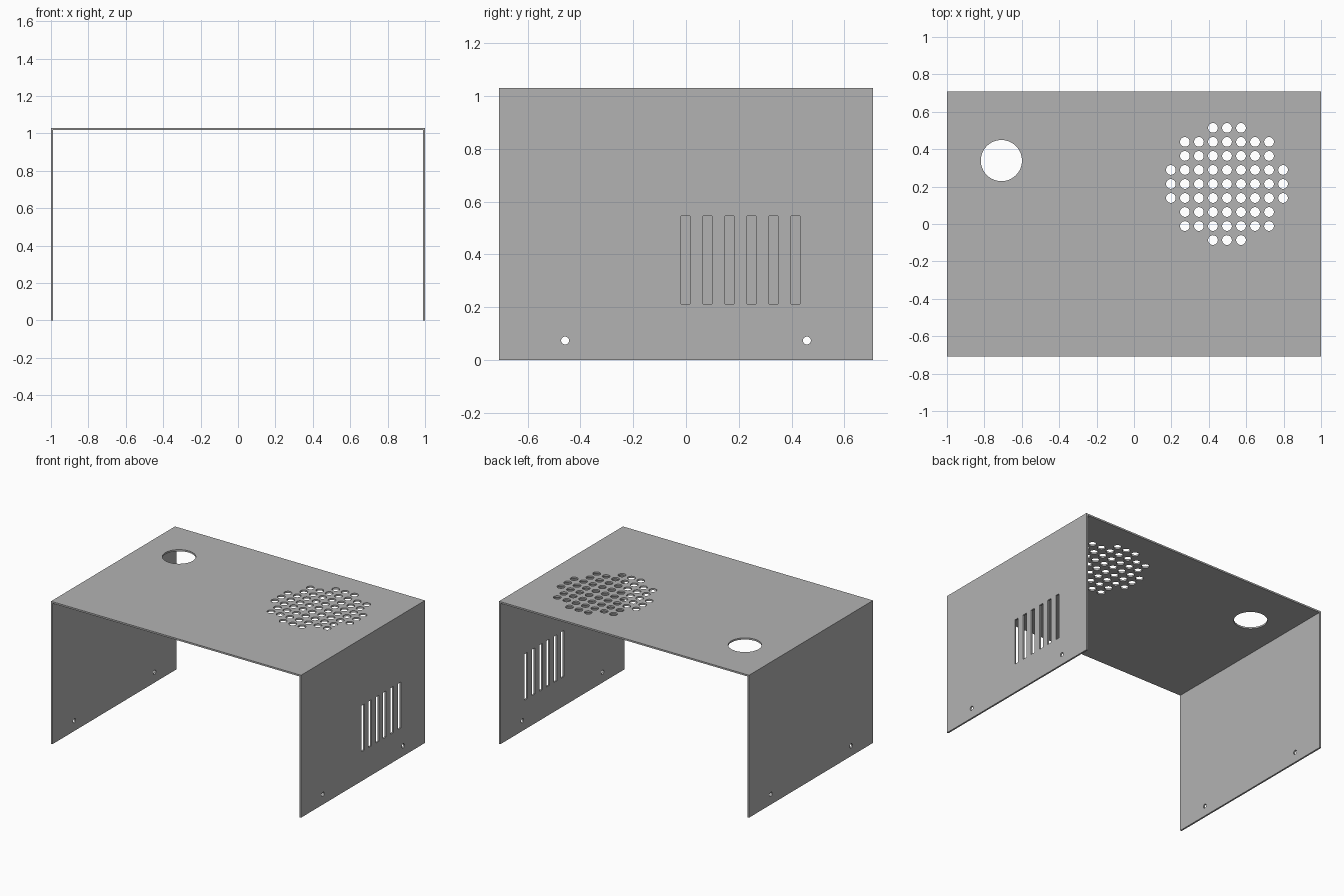
import bpy, bmesh, math
from mathutils import Matrix, Vector

if "Cube" in bpy.data.objects:
    bpy.data.objects.remove(bpy.data.objects["Cube"], do_unlink=True)

HALF_W, HALF_D, HEIGHT, SHEET = 1.0, 0.708, 1.03, 0.012

grey = bpy.data.materials.new("sheet metal grey")
grey.use_nodes = True
colour = (0.45, 0.45, 0.45, 1)
grey.diffuse_color = colour
grey.node_tree.nodes["Principled BSDF"].inputs["Base Color"].default_value = colour


def make_object(name, bm):
    bmesh.ops.recalc_face_normals(bm, faces=bm.faces)
    mesh = bpy.data.meshes.new(name)
    bm.to_mesh(mesh)
    bm.free()
    obj = bpy.data.objects.new(name, mesh)
    bpy.context.collection.objects.link(obj)
    mesh.materials.append(grey)
    return obj


def add_drill(bm, centre, radius, sides, along_x=False):
    turn = Matrix.Rotation(math.pi / 2, 4, 'Y') if along_x else Matrix()
    bmesh.ops.create_cone(bm, cap_ends=True, segments=sides, radius1=radius,
                          radius2=radius, depth=0.1,
                          matrix=Matrix.Translation(centre) @ turn)


# Folded sheet: a U-shaped profile extruded from front to back
inner, under = HALF_W - SHEET, HEIGHT - SHEET
profile = [(-HALF_W, 0), (-HALF_W, HEIGHT), (HALF_W, HEIGHT), (HALF_W, 0),
           (inner, 0), (inner, under), (-inner, under), (-inner, 0)]
bm = bmesh.new()
face = bm.faces.new([bm.verts.new((x, -HALF_D, z)) for x, z in profile])
extruded = bmesh.ops.extrude_face_region(bm, geom=[face])["geom"]
bmesh.ops.translate(bm, vec=(0, 2 * HALF_D, 0),
                    verts=[v for v in extruded if isinstance(v, bmesh.types.BMVert)])
cover = make_object("folded_cover", bm)

cut = bmesh.new()

# Large cable hole in the top
add_drill(cut, Vector((-0.709, 0.339, HEIGHT)), 0.11, 64)

# Round fan grille: grid of holes kept inside a circle
for i in range(-4, 5):
    for j in range(-4, 5):
        if i * i + j * j <= 18:
            add_drill(cut, Vector((0.497 + i * 0.075, 0.214 + j * 0.075, HEIGHT)),
                      0.026, 32)

# Screw holes near the lower edge of both walls
for x in (-HALF_W, HALF_W):
    for y in (-0.458, 0.458):
        add_drill(cut, Vector((x, y, 0.074)), 0.015, 24, along_x=True)

# Vertical vent slots in the left wall
for i in range(6):
    place = Matrix.Translation((HALF_W, -0.002 + i * 0.0833, 0.379))
    bmesh.ops.create_cube(cut, size=1,
                          matrix=place @ Matrix.Diagonal((0.1, 0.034, 0.333, 1)))

cutter = make_object("hole_cutter", cut)
cutter.hide_render = True

# Punch all openings, then discard the cutter
punch = cover.modifiers.new("punch", 'BOOLEAN')
punch.operation = 'DIFFERENCE'
punch.solver = 'EXACT'
punch.object = cutter
bpy.context.view_layer.objects.active = cover
cover.select_set(True)
bpy.ops.object.modifier_apply(modifier=punch.name)
bpy.data.objects.remove(cutter, do_unlink=True)

# Smooth hole walls, crisp sheet edges
bpy.ops.object.shade_smooth_by_angle(angle=math.radians(30))
